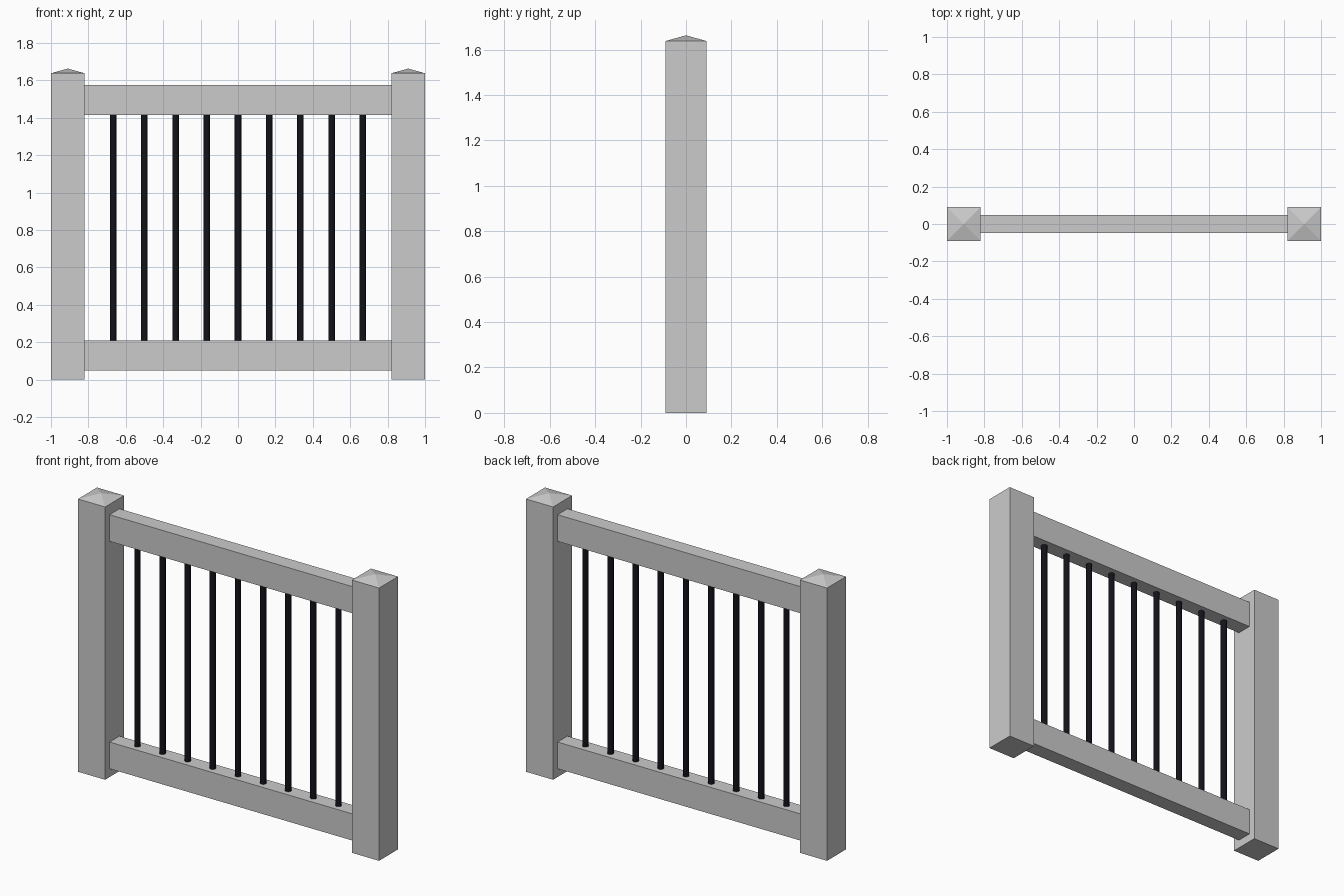
import bpy
import bmesh

if "Cube" in bpy.data.objects:
    bpy.data.objects.remove(bpy.data.objects["Cube"])

dark = bpy.data.materials.new("black_metal")
dark.diffuse_color = (0.006, 0.006, 0.01, 1)
dark.use_nodes = True
dark.node_tree.nodes["Principled BSDF"].inputs["Base Color"].default_value = dark.diffuse_color


def finish(name, bm):
    mesh = bpy.data.meshes.new(name)
    bm.normal_update()
    bm.to_mesh(mesh)
    bm.free()
    obj = bpy.data.objects.new(name, mesh)
    bpy.context.collection.objects.link(obj)
    return obj


def box(name, center, size):
    bm = bmesh.new()
    bmesh.ops.create_cube(bm, size=1)
    bmesh.ops.scale(bm, vec=size, verts=bm.verts)
    bmesh.ops.translate(bm, vec=center, verts=bm.verts)
    return finish(name, bm)


def post(name, x, width=0.18, height=1.638, peak=0.025):
    # Square post whose top face is poked up into a shallow pyramid
    bm = bmesh.new()
    bmesh.ops.create_cube(bm, size=1)
    bmesh.ops.scale(bm, vec=(width, width, height), verts=bm.verts)
    bmesh.ops.translate(bm, vec=(x, 0, height / 2), verts=bm.verts)
    bm.normal_update()
    top = [f for f in bm.faces if f.normal.z > 0.9]
    bmesh.ops.poke(bm, faces=top, offset=peak)
    return finish(name, bm)


# End posts
post("left_post", -0.91)
post("right_post", 0.91)

# Horizontal rails
box("bottom_rail", (0, 0, 0.13), (1.64, 0.094, 0.16))
box("top_rail", (0, 0, 1.495), (1.64, 0.094, 0.16))

# Round balusters between the rails
for i in range(9):
    bpy.ops.mesh.primitive_cylinder_add(
        vertices=16, radius=0.0175, depth=1.205,
        location=((i - 4) * 0.167, 0, 0.8125))
    bar = bpy.context.object
    bar.name = f"baluster_{i + 1}"
    bar.data.materials.append(dark)
    bpy.ops.object.shade_smooth_by_angle()
